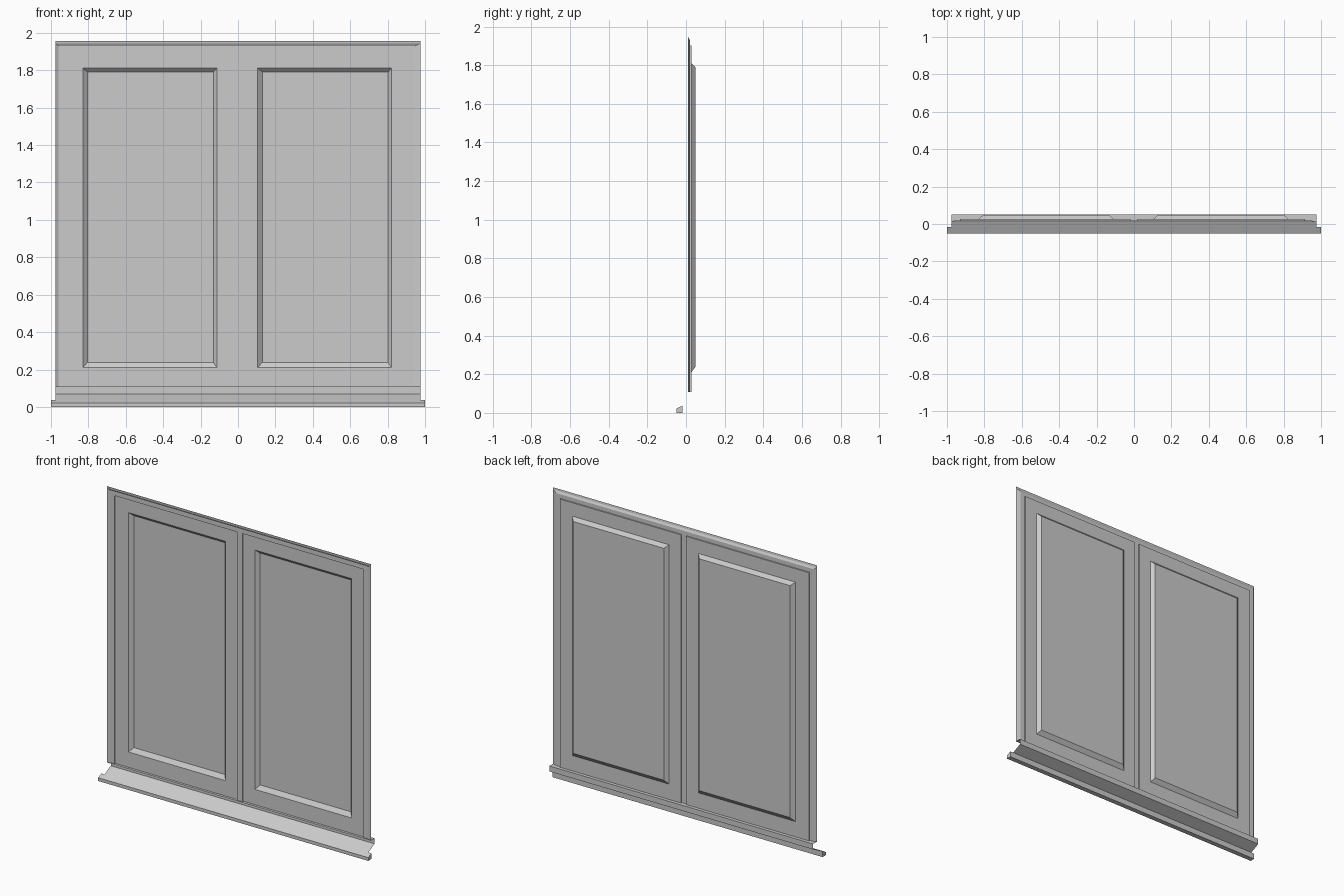
import bpy

if "Cube" in bpy.data.objects:
    bpy.data.objects.remove(bpy.data.objects["Cube"])

SILL_TOP = 0.107


def mesh_object(name, verts, faces):
    mesh = bpy.data.meshes.new(name)
    mesh.from_pydata(verts, [], faces)
    mesh.update()
    obj = bpy.data.objects.new(name, mesh)
    bpy.context.collection.objects.link(obj)
    return obj


def nested_rings(name, loops, bottom=True, fill=True):
    """Skin nested rectangles, each given as (x0, x1, z0, z1, y)."""
    verts, faces = [], []
    for x0, x1, z0, z1, y in loops:
        verts += [(x0, y, z0), (x0, y, z1), (x1, y, z1), (x1, y, z0)]
    for k in range(len(loops) - 1):
        a, b = 4 * k, 4 * k + 4
        for i in range(4 if bottom else 3):
            j = (i + 1) % 4
            faces.append((a + i, b + i, b + j, a + j))
    if fill:
        n = len(verts)
        faces.append((n - 1, n - 2, n - 3, n - 4))
    return mesh_object(name, verts, faces)


def extrude_profile(name, profile, half_width, solid=False):
    """Sweep a (y, z) profile along x, capped and closed when solid."""
    n = len(profile)
    verts = [(x, y, z) for x in (-half_width, half_width) for y, z in profile]
    faces = [(i, n + i, n + (i + 1) % n, (i + 1) % n)
             for i in range(n if solid else n - 1)]
    if solid:
        faces += [tuple(range(n)), tuple(reversed(range(n, 2 * n)))]
    return mesh_object(name, verts, faces)


# Outer frame: moulded edge on the jambs and head, open at the sill
nested_rings("outer_frame", [
    (-0.977, 0.977, SILL_TOP, 1.957, 0.01),
    (-0.974, 0.972, SILL_TOP, 1.943, 0.012),
    (-0.961, 0.947, SILL_TOP, 1.93, 0.02),
    (-0.93, 0.915, SILL_TOP, 1.902, 0.02),
], bottom=False, fill=False)

# Centre mullion between the sashes
nested_rings("mullion", [(-0.02, 0.018, SILL_TOP, 1.902, 0.02)])

# Sashes, each with a bevelled recess and a pane
for name, x0, x1, p0, p1 in (("left_sash", -0.93, -0.02, -0.83, -0.112),
                             ("right_sash", 0.018, 0.915, 0.105, 0.822)):
    nested_rings(name, [
        (x0, x1, SILL_TOP, 1.902, 0.02),
        (x0, x1, SILL_TOP, 1.902, 0.028),
        (p0, p1, 0.21, 1.812, 0.028),
        (p0 + 0.025, p1 - 0.02, 0.238, 1.79, 0.049),
    ])

# Sill: solid front nosing with projecting ends
extrude_profile("sill_nosing",
                [(-0.05, 0), (-0.05, 0.022), (-0.017, 0.038), (-0.017, 0)],
                1.0, solid=True)

# Sill: sloped board, upstand and ledge under the frame
extrude_profile("sill_board",
                [(-0.017, 0.038), (0.05, 0.07), (0.05, SILL_TOP), (0.01, SILL_TOP)],
                0.977)
